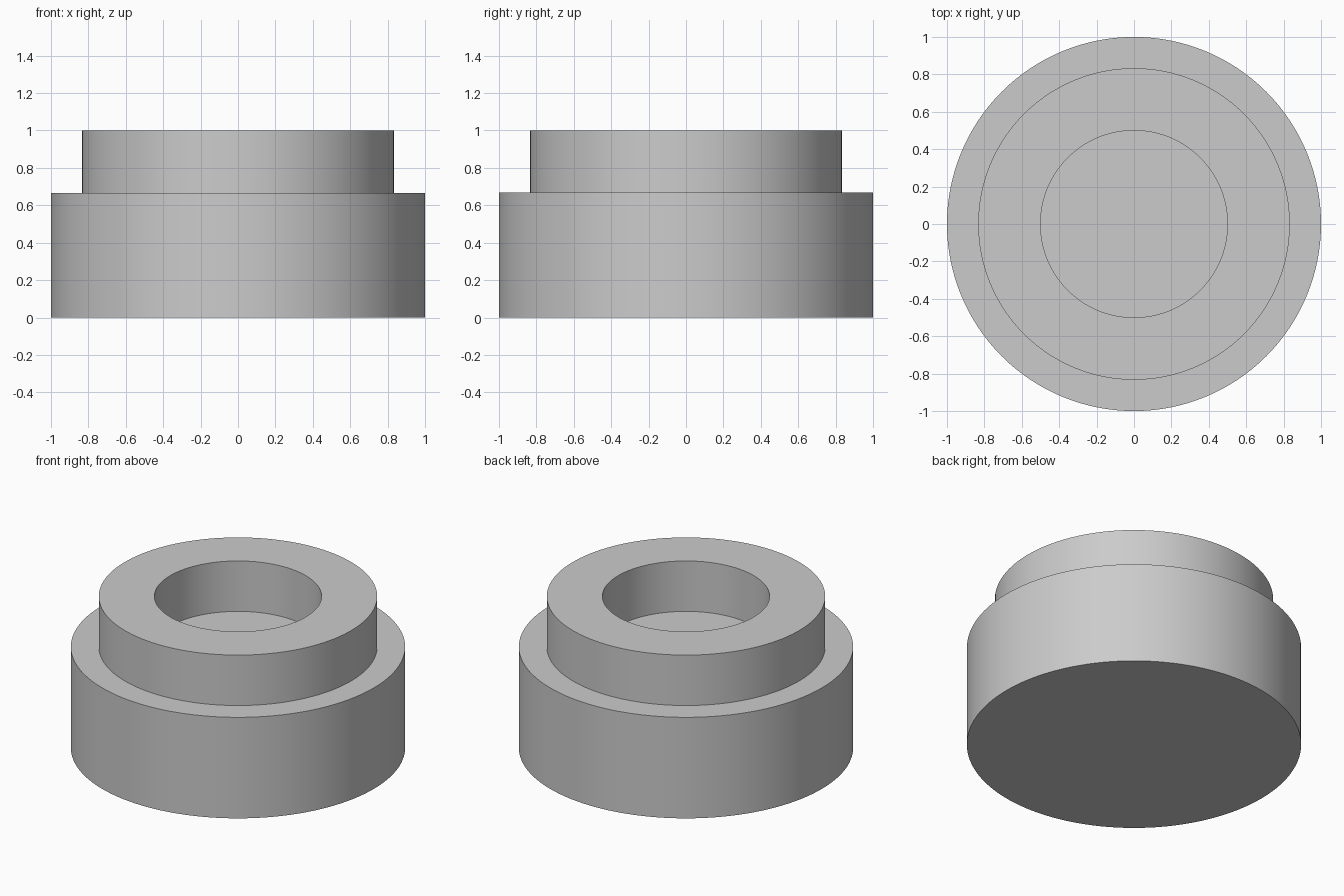
import bpy, bmesh, math

cube = bpy.data.objects.get("Cube")
if cube:
    bpy.data.objects.remove(cube, do_unlink=True)

SEGMENTS = 128
BASE_RADIUS, COLLAR_RADIUS, BORE_RADIUS = 1.0, 0.833, 0.5
SHOULDER_Z, TOP_Z = 0.667, 1.0

# Plain grey finish
grey = bpy.data.materials.new("light grey")
grey.use_nodes = True
colour = (0.6, 0.6, 0.6, 1)
grey.diffuse_color = colour
grey.node_tree.nodes["Principled BSDF"].inputs["Base Color"].default_value = colour


def lathe(name, profile):
    """Spin a (radius, height) profile about the z axis."""
    bm = bmesh.new()
    verts = [bm.verts.new((r, 0, z)) for r, z in profile]
    edges = [bm.edges.new(pair) for pair in zip(verts, verts[1:])]
    bmesh.ops.spin(bm, geom=verts + edges, cent=(0, 0, 0), axis=(0, 0, 1),
                   angle=math.tau, steps=SEGMENTS, use_duplicate=False)
    bmesh.ops.remove_doubles(bm, verts=bm.verts, dist=0.0001)
    bmesh.ops.recalc_face_normals(bm, faces=bm.faces)
    mesh = bpy.data.meshes.new(name)
    bm.to_mesh(mesh)
    bm.free()
    mesh.materials.append(grey)
    obj = bpy.data.objects.new(name, mesh)
    bpy.context.collection.objects.link(obj)
    bpy.ops.object.select_all(action="DESELECT")
    obj.select_set(True)
    bpy.context.view_layer.objects.active = obj
    bpy.ops.object.shade_smooth_by_angle(angle=math.radians(30))
    return obj


# Solid base, stepped collar and blind bore in one turned body
lathe("stepped_bushing", [
    (0, 0), (BASE_RADIUS, 0), (BASE_RADIUS, SHOULDER_Z),
    (COLLAR_RADIUS, SHOULDER_Z), (COLLAR_RADIUS, TOP_Z),
    (BORE_RADIUS, TOP_Z), (BORE_RADIUS, SHOULDER_Z), (0, SHOULDER_Z),
])
